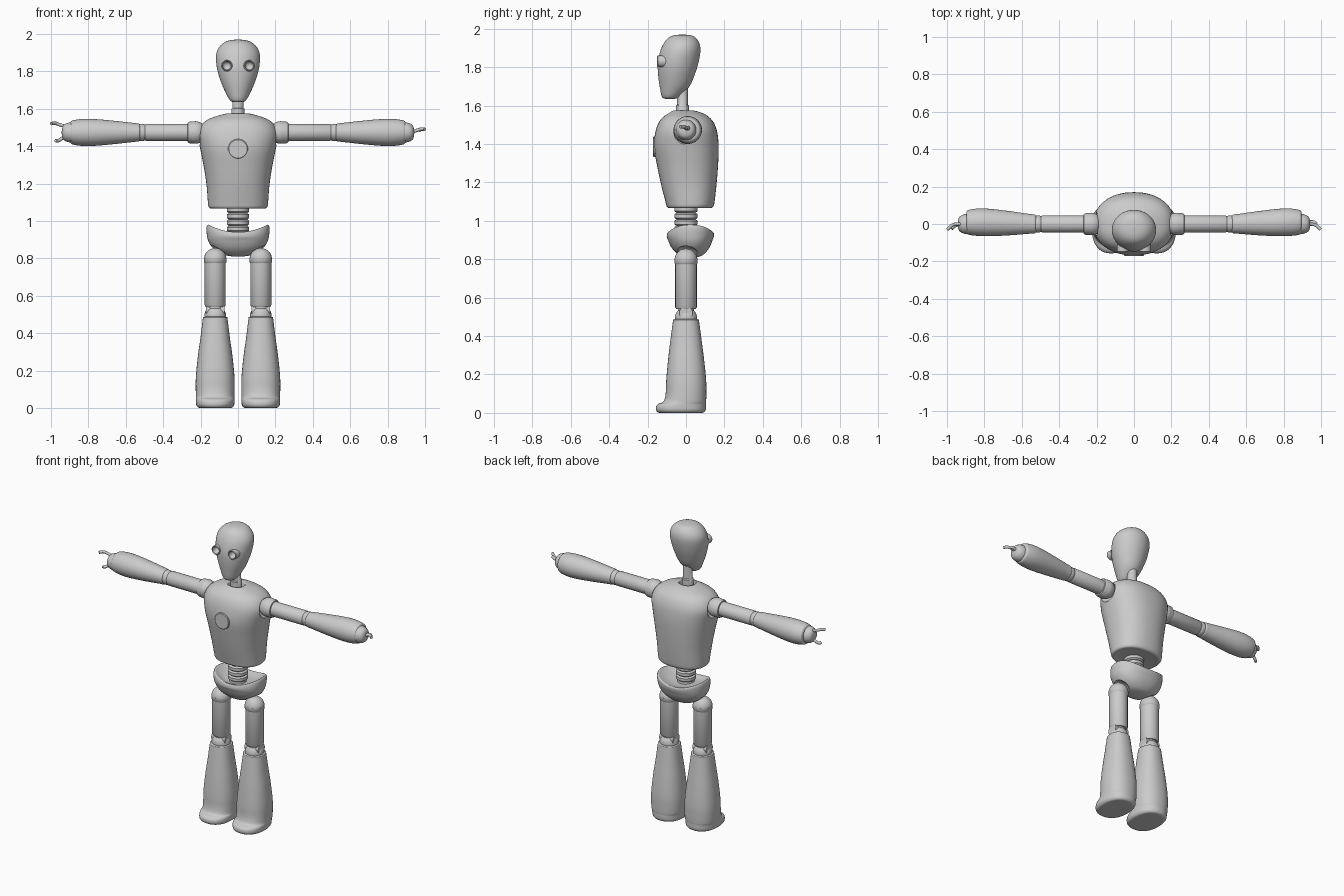
import bpy, bmesh
from math import cos, sin, pi, radians
from mathutils import Matrix, Vector

cube = bpy.data.objects.get("Cube")
if cube:
    bpy.data.objects.remove(cube, do_unlink=True)

grey = bpy.data.materials.new("light_grey")
grey.use_nodes = True
COLOUR = (0.6, 0.6, 0.6, 1)
grey.diffuse_color = COLOUR
grey.node_tree.nodes["Principled BSDF"].inputs["Base Color"].default_value = COLOUR


def spline(rows, steps):
    """Catmull-Rom interpolation of the section rows."""
    out = []
    for i in range(len(rows) - 1):
        p0, p1, p2, p3 = (Vector(rows[max(0, min(len(rows) - 1, i + k))]) for k in (-1, 0, 1, 2))
        for s in range(steps):
            t = s / steps
            out.append(0.5 * (2 * p1 + (p2 - p0) * t + (2 * p0 - 5 * p1 + 4 * p2 - p3) * t * t
                              + (3 * p1 - p0 - 3 * p2 + p3) * t ** 3))
    return out + [Vector(rows[-1])]


def sgnpow(v, e):
    return abs(v) ** e * (1 if v > 0 else -1)


def loft(name, rows, place=Matrix(), steps=4, power=2.0, sides=48, angle=40):
    """Stack rounded sections; each row is height, half width, front y, back y."""
    bm = bmesh.new()
    rings = []
    for h, w, y0, y1 in spline(rows, steps):
        ring = []
        for k in range(sides):
            a = 2 * pi * k / sides
            x = w * sgnpow(cos(a), 2 / power)
            y = (y0 + y1) / 2 + (y1 - y0) / 2 * sgnpow(sin(a), 2 / power)
            ring.append(bm.verts.new((x, y, h)))
        rings.append(ring)
    for a, b in zip(rings, rings[1:]):
        for k in range(sides):
            n = (k + 1) % sides
            bm.faces.new((a[k], a[n], b[n], b[k]))
    bm.faces.new(rings[0][::-1])
    bm.faces.new(rings[-1])
    bm.transform(place)
    return finish(name, bm, angle)


def finish(name, bm, angle=40):
    bmesh.ops.recalc_face_normals(bm, faces=bm.faces)
    mesh = bpy.data.meshes.new(name)
    bm.to_mesh(mesh)
    bm.free()
    mesh.materials.append(grey)
    ob = bpy.data.objects.new(name, mesh)
    bpy.context.collection.objects.link(ob)
    smooth(ob, angle)
    return ob


def smooth(ob, angle=40):
    bpy.ops.object.select_all(action='DESELECT')
    ob.select_set(True)
    bpy.context.view_layer.objects.active = ob
    bpy.ops.object.shade_smooth_by_angle(angle=radians(angle))


def turned(name, profile, place=Matrix(), steps=1):
    """Round part from (height, radius) pairs."""
    return loft(name, [(h, r, -r, r) for h, r in profile], place, steps)


def ball(name, centre, radius):
    bm = bmesh.new()
    bmesh.ops.create_uvsphere(bm, u_segments=40, v_segments=24, radius=radius,
                              matrix=Matrix.Translation(centre))
    return finish(name, bm)


def carve(ob, cutter):
    mod = ob.modifiers.new("socket", 'BOOLEAN')
    mod.object = cutter
    mod.solver = 'EXACT'
    bpy.context.view_layer.objects.active = ob
    bpy.ops.object.modifier_apply(modifier=mod.name)
    bpy.data.objects.remove(cutter, do_unlink=True)
    smooth(ob)


def finger(name, points):
    cu = bpy.data.curves.new(name, 'CURVE')
    cu.dimensions = '3D'
    cu.bevel_depth = 0.009
    cu.use_fill_caps = True
    sp = cu.splines.new('NURBS')
    sp.points.add(len(points) - 1)
    for p, co in zip(sp.points, points):
        p.co = (*co, 1)
    sp.order_u = 3
    sp.use_endpoint_u = True
    cu.materials.append(grey)
    bpy.context.collection.objects.link(bpy.data.objects.new(name, cu))


def forward(x, z):
    return Matrix.Translation((x, 0, z)) @ Matrix.Rotation(pi / 2, 4, 'X')


# Head and neck
head = loft("head", [
    (1.635, .02, -.105, -.06), (1.645, .043, -.125, -.035), (1.7, .073, -.137, .018),
    (1.76, .097, -.145, .045), (1.82, .113, -.147, .064), (1.88, .118, -.135, .075),
    (1.92, .107, -.118, .071), (1.95, .08, -.095, .054), (1.965, .047, -.065, .03),
    (1.97, .005, -.025, -.015)], angle=60)
loft("neck", [(1.54, .034, -.052, .016), (1.6, .034, -.052, .016),
              (1.605, .03, -.047, .011), (1.7, .03, -.047, .011)], steps=1)

# Torso with a sunken collar
torso = loft("torso", [
    (1.07, .12, -.07, .11), (1.067, .145, -.09, .13), (1.075, .157, -.1, .142), (1.1, .161, -.107, .149),
    (1.19, .168, -.13, .159), (1.29, .183, -.151, .167), (1.385, .202, -.167, .17),
    (1.46, .215, -.16, .163), (1.51, .198, -.143, .145), (1.54, .165, -.12, .12),
    (1.56, .115, -.09, .088), (1.574, .06, -.066, .04), (1.565, .05, -.062, .03),
    (1.54, .046, -.06, .025)], power=2.3)
turned("chest_disc", [(.1, .053), (.168, .053), (.172, .049)], forward(0, 1.385))

# Ribbed waist
ribs = [(.9, .055)]
for i in range(4):
    z = .94 + i * .034
    ribs += [(z, .05), (z + .008, .06), (z + .026, .06), (z + .034, .05)]
turned("waist", ribs)

# Pelvis with a saddle-shaped top
pelvis = loft("pelvis", [
    (.81, .03, -.01, .05), (.82, .08, -.035, .085), (.85, .13, -.068, .115), (.89, .158, -.09, .135),
    (.93, .167, -.1, .144), (.965, .168, -.098, .146), (.98, .16, -.092, .14),
    (.972, .14, -.078, .125), (.955, .09, -.06, .09), (.95, .03, -.02, .04)], power=2.3)
for v in pelvis.data.vertices:
    if v.co.z > .9:
        v.co.z -= .04 * (v.co.z - .9) / .08 * max(0, 1 - (v.co.x / .16) ** 2)

for side, s in (("left", 1), ("right", -1)):
    # Eye cups
    carve(head, turned("eye_cutter", [(.09, .027), (.25, .027)], forward(s * .06, 1.83)))
    turned(side + "_eye", [(.085, .03), (.147, .03), (.15, .027), (.148, .023),
                           (.12, .02), (.112, .012), (.11, .001)], forward(s * .06, 1.83))

    # Arm, running outwards from the shoulder
    arm = Matrix.Translation((0, 0, 1.473)) @ Matrix.Rotation(s * pi / 2, 4, 'Y')
    carve(torso, ball("shoulder_cutter", (s * .24, 0, 1.465), .075))
    ball(side + "_shoulder", (s * .228, 0, 1.473), .06)
    turned(side + "_shoulder_cuff", [(.22, .058), (.258, .058), (.268, .053), (.272, .04)], arm)
    turned(side + "_upper_arm", [(.23, .046), (.49, .046), (.5, .04)], arm)
    ball(side + "_elbow", (s * .515, 0, 1.473), .046)
    loft(side + "_forearm", [
        (.525, .03, -.03, .03), (.527, .046, -.049, .049), (.56, .051, -.052, .054),
        (.66, .062, -.06, .068), (.76, .071, -.065, .08), (.83, .072, -.064, .083),
        (.88, .065, -.058, .076), (.895, .055, -.05, .066), (.897, .03, -.03, .03)], arm)
    turned(side + "_hand", [(.86, .054), (.9, .053), (.925, .045), (.938, .03), (.943, .004)], arm, 4)

    # Leg
    x = s * .122
    stand = Matrix.Translation((x, 0, 0))
    carve(pelvis, ball("hip_cutter", (s * .13, 0, .795), .075))
    ball(side + "_hip", (x, 0, .795), .06)
    turned(side + "_hip_cuff", [(.775, .056), (.78, .06), (.8, .06)], stand)
    turned(side + "_thigh", [(.54, .05), (.55, .056), (.8, .056)], stand)
    ball(side + "_knee", (x, 0, .492), .058)
    turned(side + "_knee_pin", [(-.05, .035), (.05, .035)],
           Matrix.Translation((x, 0, .52)) @ Matrix.Rotation(pi / 2, 4, 'Y'))
    turned(side + "_knee_post", [(.48, .042), (.56, .042)], stand)
    # Flared shin that spreads into the toe
    loft(side + "_shin_and_foot", [
        (0, .07, -.12, .07), (.002, .09, -.145, .092), (.015, .101, -.156, .102), (.035, .103, -.155, .104),
        (.048, .103, -.142, .104), (.06, .103, -.117, .105), (.1, .104, -.106, .106),
        (.17, .103, -.103, .105), (.28, .092, -.093, .094), (.38, .078, -.081, .081),
        (.47, .067, -.069, .069), (.486, .063, -.065, .065), (.488, .04, -.04, .04)], stand, power=2.3)

# Fingers
finger("right_finger", [(-.92, 0, 1.505), (-.96, 0, 1.515), (-.98, -.01, 1.525), (-.998, -.03, 1.52)])
finger("right_thumb", [(-.92, 0, 1.455), (-.95, -.005, 1.435), (-.965, -.015, 1.425), (-.975, -.025, 1.43)])
finger("left_finger", [(.92, 0, 1.475), (.96, 0, 1.485), (.98, -.01, 1.492), (.998, -.03, 1.49)])
finger("left_thumb", [(.92, .01, 1.475), (.95, .012, 1.482), (.965, .01, 1.487), (.975, 0, 1.485)])
